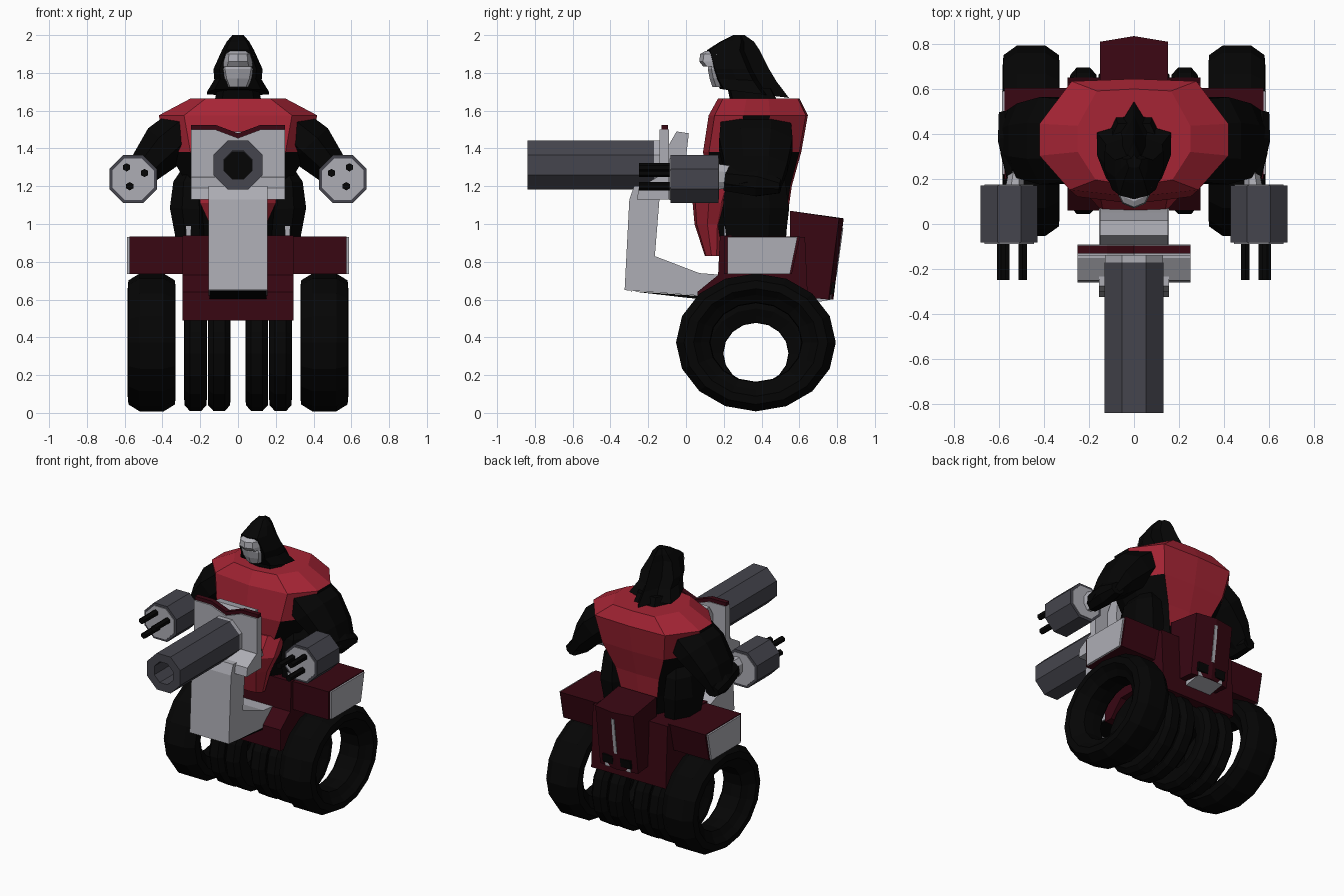
import bpy, bmesh
from math import cos, sin, pi
from mathutils import Vector

if "Cube" in bpy.data.objects:
    bpy.data.objects.remove(bpy.data.objects["Cube"])


def material(name, rgb):
    m = bpy.data.materials.new(name)
    m.diffuse_color = (*rgb, 1)
    m.use_nodes = True
    m.node_tree.nodes["Principled BSDF"].inputs["Base Color"].default_value = m.diffuse_color
    return m


RED = material("suit_red", (.38, .018, .035))
MAROON = material("body_maroon", (.04, .002, .006))
BLACK = material("black", (.0015, .0015, .0015))
STEEL = material("gun_steel", (.06, .06, .075))
LIGHT = material("light_metal", (.42, .42, .46))
SIDES = ((1, "left"), (-1, "right"))


def add(name, verts, faces, *mats, pick=None):
    me = bpy.data.meshes.new(name)
    me.from_pydata([tuple(v) for v in verts], [], faces)
    bm = bmesh.new()
    bm.from_mesh(me)
    bmesh.ops.recalc_face_normals(bm, faces=bm.faces)
    bm.to_mesh(me)
    bm.free()
    for m in mats:
        me.materials.append(m)
    if pick:
        for p in me.polygons:
            p.material_index = pick(p.index)
    ob = bpy.data.objects.new(name, me)
    bpy.context.collection.objects.link(ob)
    return ob


def loft(name, rings, *mats, closed=False, pick=None):
    n, k = len(rings[0]), len(rings)
    faces = []
    for i in range(k if closed else k - 1):
        j = (i + 1) % k
        for a in range(n):
            b = (a + 1) % n
            faces.append((i*n + a, i*n + b, j*n + b, j*n + a))
    if not closed:
        faces += [tuple(range(n)), tuple(range((k - 1)*n, k*n))]
    return add(name, [v for r in rings for v in r], faces, *mats, pick=pick)


def prism(name, pts, a, b, mat, axis='x'):
    """Extrude a side profile (y, z) along x, or a front profile (x, z) along y."""
    put = (lambda p, t: (t, *p)) if axis == 'x' else (lambda p, t: (p[0], t, p[1]))
    return loft(name, [[put(p, t) for p in pts] for t in (a, b)], mat)


def tube(name, x, z, sections, mat, n=8):
    """Faceted tube along y from (y, radius) sections."""
    return loft(name, [[(x + r*cos(2*pi*(i + .5)/n), y, z + r*sin(2*pi*(i + .5)/n)) for i in range(n)]
                       for y, r in sections], mat)


def body_ring(z, w, yf, yb, tilt=0, f=.68, b=.66):
    """Ten-sided horizontal body section; f and b set the front and back breadth."""
    d = yb - yf
    half = [(0, yf), (f*w, yf + .06*d), (w, yf + .35*d), (w, yf + .62*d), (b*w, yb - (.3 if b < .5 else .02)*d), (0, yb)]
    pts = half + [(-x, y) for x, y in half[4:0:-1]]
    return [(x, y, z - tilt*(y - yf)) for x, y in pts]


def limb(name, stations, mat, n=8):
    """Low-poly limb: stations are (point, radius along u, radius along v)."""
    P = [Vector(s[0]) for s in stations]
    t = (P[-1] - P[0]).normalized()
    u = Vector((0, 1, 0)) if abs(t.y) < .7 else Vector((1, 0, 0))
    u = (u - t*u.dot(t)).normalized()
    v = t.cross(u)
    rings = [[p + u*a*cos(2*pi*(i + .5)/n) + v*b*sin(2*pi*(i + .5)/n) for i in range(n)]
             for p, (_, a, b) in zip(P, stations)]
    return loft(name, rings, mat)


def tire(name, x, w, cz, ry, rz, inner, n=16):
    prof = [(-.55, inner + .01), (-.75, inner + .12), (-1, .78), (-.97, .9), (-.5, 1),
            (.5, 1), (.97, .9), (1, .78), (.75, inner + .12), (.55, inner + .01), (0, inner)]
    rings = [[(x + u*w, .37 + ry*t*cos(2*pi*i/n), cz + rz*t*sin(2*pi*i/n)) for u, t in prof]
             for i in range(n)]
    return loft(name, rings, BLACK, closed=True)


# wheels
for s, side in SIDES:
    tire(side + "_outer_tire", s*.457, .127, .373, .423, .365, .57)
    tire(side + "_middle_tire", s*.225, .06, .315, .325, .305, .53)
    tire(side + "_inner_tire", s*.1, .06, .315, .325, .305, .53)

# vehicle body, arched over the inner tires
prism("chassis", [(.17, .73), (.06, .64), (.06, .49), (.12, .49), (.22, .6), (.52, .6), (.58, .49), (.65, .49),
                  (.63, .93), (.18, .94)], -.295, .295, MAROON)
for s, side in SIDES:
    prism(side + "_pod", [(.2, .735), (.56, .735), (.605, .935), (.2, .935)], s*.28, s*.575, MAROON)
    prism(side + "_pod_panel", [(.22, .735), (.55, .735), (.59, .93), (.22, .93)], s*.57, s*.587, LIGHT)
    prism(side + "_foot_grip", [(.2, .93), (.26, .93), (.26, .97), (.2, .99)], s*.25, s*.275, LIGHT)

# rear housing with peaked back, stripe and vents
loft("rear_housing",
     [[(-.15, .55, z1), (.15, .55, z1), (.15, y, z2), (0, y + .025, z2), (-.15, y, z2)]
      for z1, z2, y in ((.62, .60, .755), (1.07, 1.03, .81))], MAROON)
prism("rear_stripe", [(.77, .72), (.797, .72), (.833, .98), (.81, .98)], -.012, .012, LIGHT)
prism("rear_bracket", [(.60, .6), (.77, .63), (.77, .60), (.60, .57)], -.1, .1, LIGHT)
for s, side in SIDES:
    prism(side + "_rear_vent", [(.75, .63), (.782, .63), (.79, .69), (.76, .69)], s*.03, s*.11, BLACK)

# cannon arm and shield
prism("cannon_arm", [(-.325, .65), (.08, .62), (.2, .63), (.2, .73), (.07, .74), (-.165, .83),
                     (-.135, 1.2), (-.275, 1.2), (-.30, 1.13)], -.155, .155, LIGHT)
prism("arm_underside", [(-.3, .645), (.1, .617), (.1, .60), (0, .61)], -.15, .15, BLACK)
prism("shield_shelf", [(-.26, 1.13), (-.09, 1.13), (-.09, 1.25), (-.15, 1.25), (-.25, 1.19)], -.25, .25, LIGHT)
top = [(.25, 1.5), (.12, 1.5), (0, 1.455), (-.12, 1.5), (-.25, 1.5)]
prism("shield_plate", [(-.25, 1.13), (.25, 1.13)] + top, -.14, -.09, LIGHT, 'y')
prism("shield_trim", top + [(x, z + .025) for x, z in reversed(top)], -.13, -.095, MAROON, 'y')
prism("shield_backing", [(-.09, 1.13), (.07, 1.13), (.05, 1.2), (0, 1.35), (.015, 1.48), (-.05, 1.49), (-.09, 1.42)],
      -.15, .15, LIGHT)

# main cannon
R = .13/cos(pi/8)
tube("cannon_collar", 0, 1.312, [(-.18, R*.99), (-.1, R)], LIGHT)
tube("cannon_barrel", 0, 1.312, [(-.17, R), (-.84, R), (-.84, .08), (-.6, .08)], STEEL)
tube("cannon_bore", 0, 1.312, [(-.6, .079), (-.63, .079)], BLACK)

# rider torso: red front, back and shoulders, black flanks
sections = [(.93, .2, .16, .53), (1.06, .22, .13, .54), (1.2, .26, .12, .56), (1.38, .37, .09, .61),
            (1.575, .42, .12, .645), (1.665, .25, .17, .6)]


def torso_colour(i):
    row, col = divmod(i, 10)
    if row >= 4:
        return 0
    return int(row == 0 or col in ({2, 7} if row == 3 else {1, 2, 3, 6, 7, 8}))


loft("torso", [body_ring(*s) for s in sections], RED, BLACK, pick=torso_colour)
loft("waist_guard", [body_ring(.83, .1, .1, .2), body_ring(1.0, .15, .045, .24),
                     body_ring(1.11, .2, .035, .28), body_ring(1.25, .22, .11, .3)], RED)

# arms, thighs and hand cannons
for s, side in SIDES:
    limb(side + "_upper_arm", [((s*.26, .37, 1.52), .2, .13), ((s*.38, .37, 1.42), .21, .14),
                               ((s*.49, .37, 1.3), .18, .1), ((s*.56, .37, 1.19), .14, .05)], BLACK)
    limb(side + "_forearm", [((s*.555, .5, 1.2), .05, .04), ((s*.545, .38, 1.22), .065, .08),
                             ((s*.52, .21, 1.24), .05, .07)], BLACK)
    limb(side + "_wrist", [((s*.52, .25, 1.25), .035, .06), ((s*.53, .16, 1.25), .045, .075)], LIGHT)
    limb(side + "_thigh", [((s*.22, .37, 1.32), .1, .06), ((s*.25, .37, 1.22), .17, .1),
                           ((s*.25, .37, 1.08), .19, .12), ((s*.24, .37, .93), .17, .1)], BLACK)
    gx, gz = s*.555, 1.238
    tube(side + "_hand_cannon", gx, gz, [(.172, .137), (-.083, .137)], STEEL)
    tube(side + "_cannon_face", gx, gz, [(-.07, .119), (-.088, .119)], LIGHT)
    tube(side + "_cannon_back", gx, gz, [(.15, .118), (.176, .118)], LIGHT)
    for bx, bz in ((.59, 1.3), (.495, 1.27), (.573, 1.2)):
        tube(side + "_small_barrel", s*bx, bz, [(-.05, .022), (-.248, .022)], BLACK, 6)

# hooded head
loft("neck", [body_ring(1.62, .13, .24, .5), body_ring(1.72, .11, .22, .45)], BLACK)
hood = [(1.715, .165, .18, .545, .13), (1.77, .125, .15, .48, .05), (1.82, .13, .135, .44, 0),
        (1.92, .085, .11, .39, 0), (1.965, .06, .18, .36, 0), (2.0, .03, .25, .31, 0)]
loft("hood", [body_ring(*h, f=.75, b=.4) for h in hood], BLACK)


def mask_ring(z, w, y, d=.09):
    return [(0, y, z), (w*.6, y + .02, z), (w, y + d, z), (-w, y + d, z), (-w*.6, y + .02, z)]


loft("face_mask", [mask_ring(1.725, .07, .14), mask_ring(1.77, .1, .125), mask_ring(1.82, .115, .115),
                   mask_ring(1.84, .11, .12)], LIGHT)
loft("visor", [mask_ring(1.835, .095, .09), mask_ring(1.86, .085, .07), mask_ring(1.9, .08, .075),
               mask_ring(1.915, .07, .1)], LIGHT)
